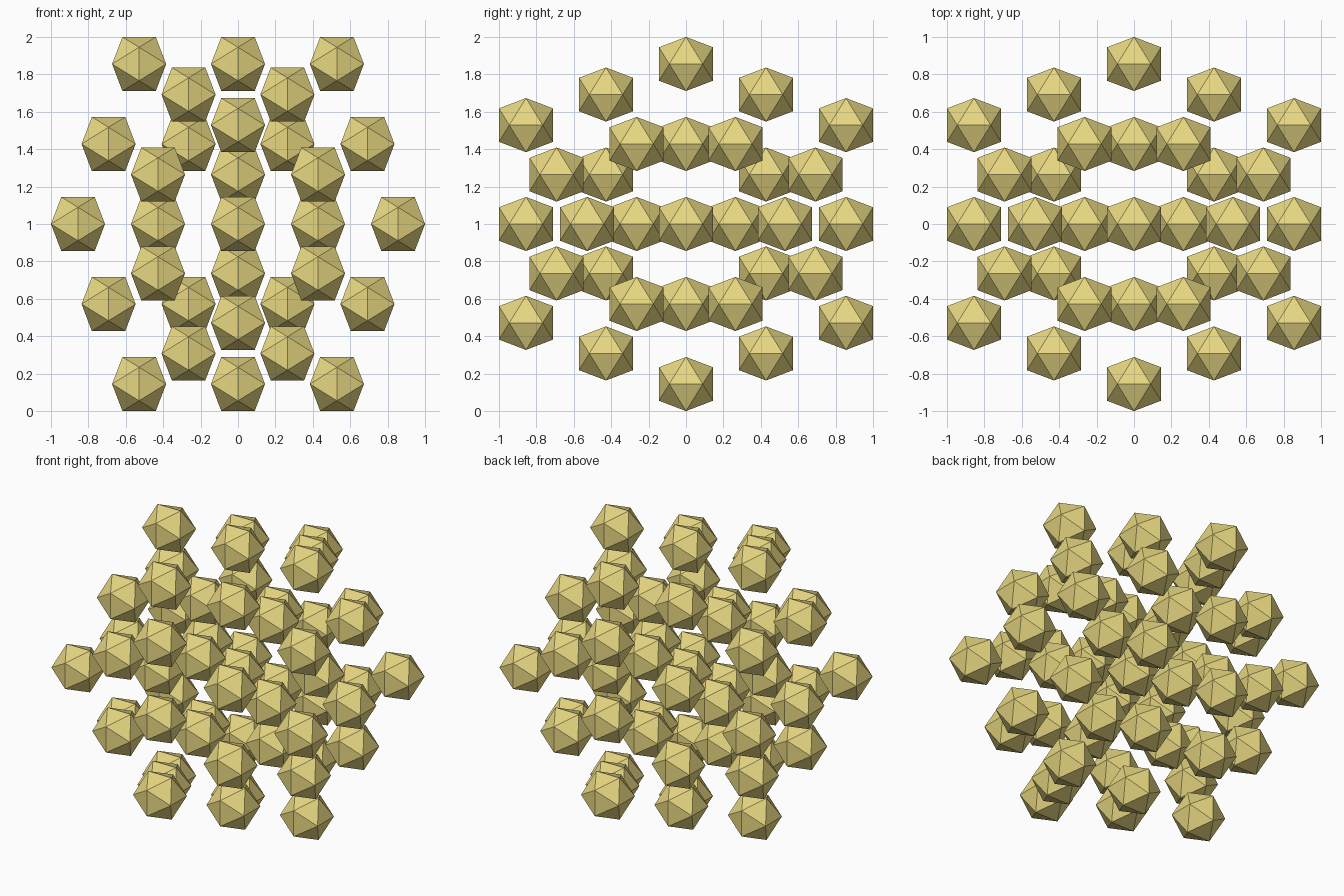
import bpy, bmesh
from mathutils import Vector
from itertools import combinations

if "Cube" in bpy.data.objects:
    bpy.data.objects.remove(bpy.data.objects["Cube"])

PHI = (1 + 5 ** 0.5) / 2
SMALL, BIG = 0.1445, 0.8555     # half extents: one crystal / outer shell centres


def ico_corners(half):
    # 12 corners of an icosahedron, long axis pairs cycled over x, y, z
    a = half / PHI
    pts = []
    for s in (-1, 1):
        for t in (-1, 1):
            pts += [Vector((s * a, 0, t * half)), Vector((0, s * half, t * a)),
                    Vector((s * half, t * a, 0))]
    return pts


# Material
gold = bpy.data.materials.new("yellow")
gold.diffuse_color = (0.80, 0.68, 0.22, 1)
gold.use_nodes = True
gold.node_tree.nodes["Principled BSDF"].inputs["Base Color"].default_value = gold.diffuse_color

# One flat-faced icosahedron, shared by every crystal
mesh = bpy.data.meshes.new("crystal")
bm = bmesh.new()
for p in ico_corners(SMALL):
    bm.verts.new(p)
bmesh.ops.convex_hull(bm, input=bm.verts[:])
bmesh.ops.recalc_face_normals(bm, faces=bm.faces[:])
bm.to_mesh(mesh)
bm.free()
mesh.materials.append(gold)


def place(name, centre):
    ob = bpy.data.objects.new(name, mesh)
    ob.location = centre + Vector((0, 0, 1))
    bpy.context.collection.objects.link(ob)


corners = ico_corners(BIG)
edge = 2 * BIG / PHI

# Core, inner shell, outer corners
place("core_crystal", Vector())
for c in corners:
    place("inner_crystal", c / 2)
    place("corner_crystal", c)

# Outer shell edge midpoints
for p, q in combinations(corners, 2):
    if (p - q).length < edge * 1.01:
        place("edge_crystal", (p + q) / 2)
